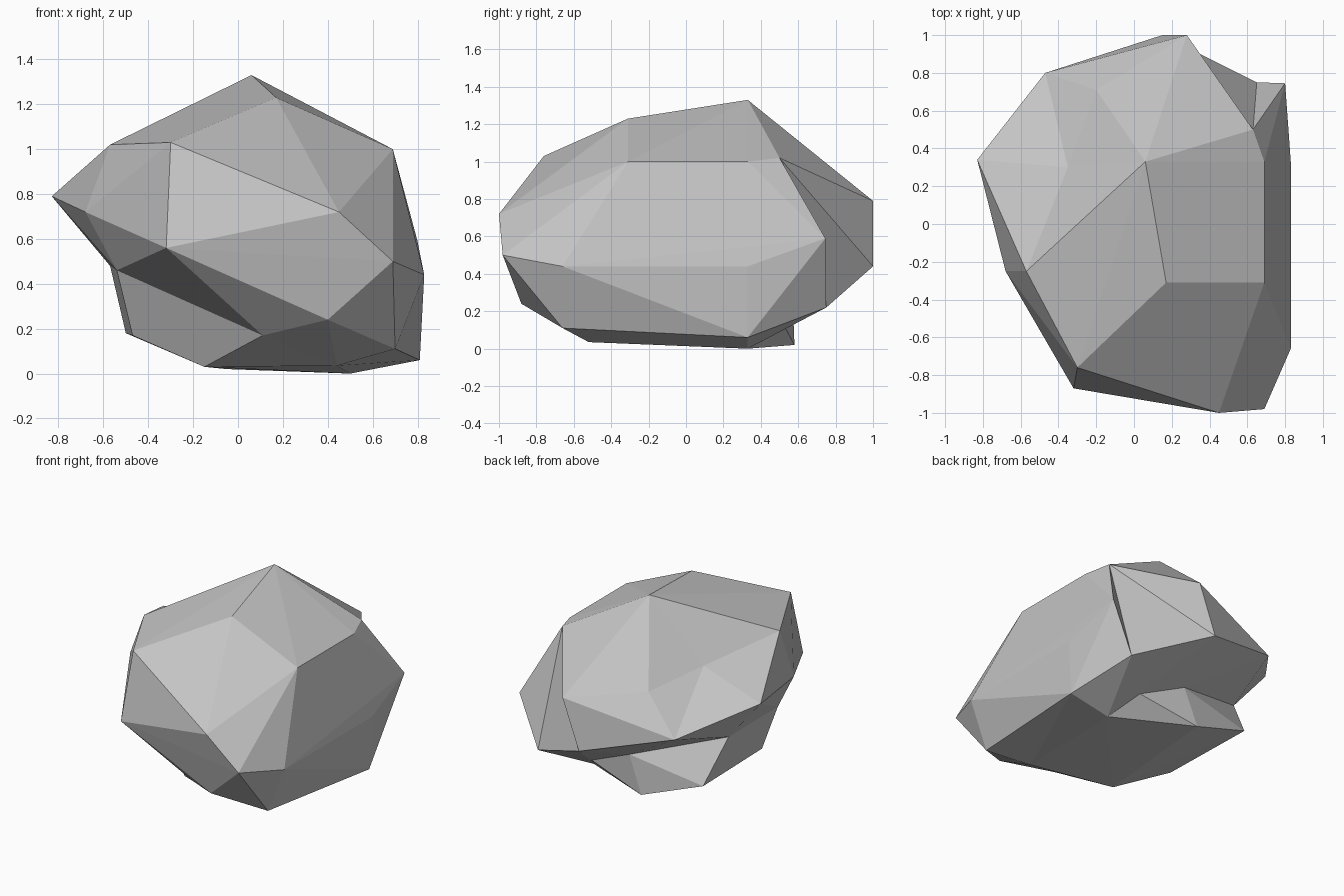
import bpy
import bmesh
from mathutils import Vector

default_cube = bpy.data.objects.get("Cube")
if default_cube:
    bpy.data.objects.remove(default_cube, do_unlink=True)

# Single stone colour
stone = bpy.data.materials.new("stone_grey")
stone.use_nodes = True
stone.diffuse_color = (0.55, 0.55, 0.55, 1.0)
stone.node_tree.nodes["Principled BSDF"].inputs["Base Color"].default_value = stone.diffuse_color

# Corners of the upper boulder, named by position
crown = {
    "peak_back": (0.06, 0.33, 1.33),
    "peak_front": (0.17, -0.31, 1.23),
    "shoulder_front": (0.69, -0.31, 1.0),
    "shoulder_back": (0.69, 0.33, 1.0),
    "shoulder_corner": (0.63, 0.5, 1.02),
    "brow_right": (-0.57, -0.25, 1.02),
    "brow_front": (-0.3, -0.76, 1.03),
    "slope_back": (-0.2, 0.71, 0.85),
}
girdle = {
    "back_upper": (0.28, 1, 0.79),
    "back_lower": (0.15, 1, 0.44),
    "back_right": (-0.47, 0.8, 0.61),
    "right_tip": (-0.83, 0.34, 0.79),
    "right_front": (-0.68, -0.25, 0.72),
    "front_right": (-0.32, -0.87, 0.56),
    "front_upper": (0.45, -1, 0.72),
    "front_left": (0.69, -0.98, 0.5),
    "left_front": (0.83, -0.66, 0.44),
    "left_back": (0.83, 0.33, 0.44),
    "left_corner": (0.8, 0.745, 0.59),
    "left_corner_low": (0.65, 0.75, 0.22),
    "front_low": (0.4, -0.88, 0.24),
    "left_front_low": (0.7, -0.66, 0.11),
    "left_back_low": (0.81, 0.33, 0.06),
}
# Ring under the overhang, shared by the boulder and its foot
neck = {
    "neck_left": (0.385, 0.52, 0.13),
    "neck_back": (0.05, 0.57, 0.28),
    "neck_right": (-0.57, 0.33, 0.48),
    "neck_front": (-0.54, -0.27, 0.46),
    "neck_low": (0.11, -0.67, 0.17),
    "sole_left": (0.5, 0.33, 0.0),
    "sole_front": (0.44, -0.52, 0.035),
}
foot_corners = {
    "toe_front": (-0.15, -0.39, 0.03),
    "toe_back": (-0.05, 0.58, 0.02),
    "heel_back": (-0.5, 0.52, 0.18),
    "heel_front": (-0.47, -0.19, 0.17),
}


def hull(points):
    """Wrap named points in a faceted skin."""
    bm = bmesh.new()
    verts = {name: bm.verts.new(co) for name, co in points.items()}
    result = bmesh.ops.convex_hull(bm, input=bm.verts[:])
    loose = [v for v in bm.verts if not v.link_faces]
    bmesh.ops.delete(bm, geom=loose, context="VERTS")
    return bm, {name: v for name, v in verts.items() if v.is_valid}


def dent(bm, verts, border, centre):
    """Replace the facets inside a border by a fan around the centre."""
    ring = {verts[name] for name in border if name in verts}
    inside = [f for f in bm.faces if all(v in ring for v in f.verts)]
    bmesh.ops.delete(bm, geom=inside, context="FACES_ONLY")
    spare = [e for e in bm.edges if not e.link_faces]
    bmesh.ops.delete(bm, geom=spare, context="EDGES")
    for edge in [e for e in bm.edges if e.is_boundary]:
        if centre not in edge.verts:
            bm.faces.new((*edge.verts, centre))


def finish(bm, name):
    """Merge flat facets and make the object."""
    bmesh.ops.recalc_face_normals(bm, faces=bm.faces[:])
    bmesh.ops.dissolve_limit(bm, angle_limit=0.02, verts=bm.verts[:], edges=bm.edges[:])
    mesh = bpy.data.meshes.new(name)
    bm.to_mesh(mesh)
    bm.free()
    mesh.materials.append(stone)
    obj = bpy.data.objects.new(name, mesh)
    bpy.context.collection.objects.link(obj)
    return obj


# Upper boulder with a hollow on its right and a notch at the back left corner
bm, verts = hull({**crown, **girdle, **neck})
hollow = bm.verts.new(Vector((-0.35, 0.3, 0.92)))
dent(bm, verts, ("peak_back", "brow_right", "right_tip", "back_right", "slope_back"), hollow)
dent(bm, verts, ("shoulder_corner", "left_corner", "left_corner_low", "back_lower", "back_upper"),
     verts["shoulder_corner"])
finish(bm, "boulder")

# Narrow foot below the overhang
bm, verts = hull({**neck, **foot_corners})
finish(bm, "boulder_foot")
